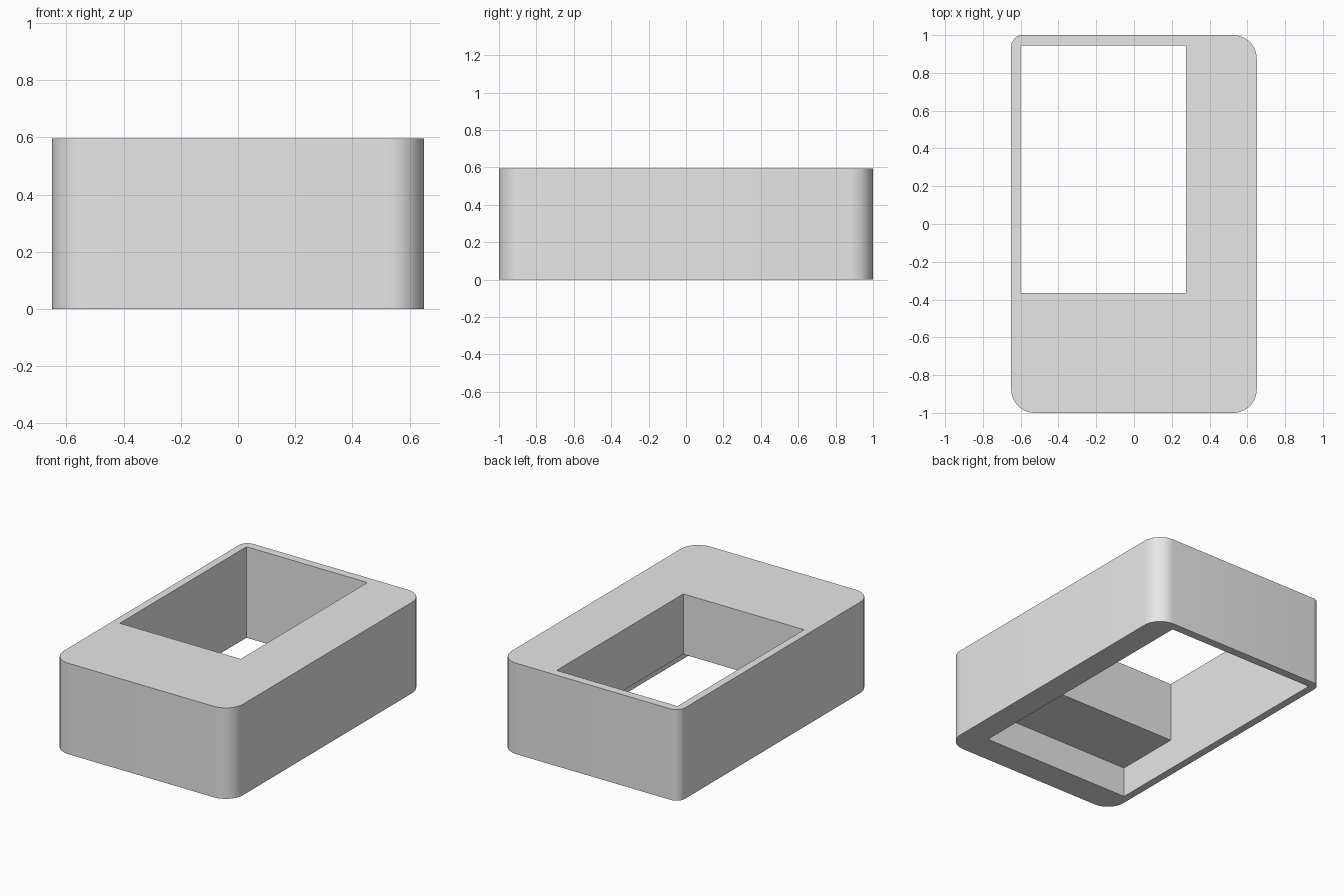
import bpy
import bmesh
from math import cos, sin, pi

HEIGHT = 0.595
HALF_X, HALF_Y = 0.65, 1.0
WALL_X, WALL_Y = -0.6, 0.945   # thin left and back walls shared by both openings

if "Cube" in bpy.data.objects:
    bpy.data.objects.remove(bpy.data.objects["Cube"])

grey = bpy.data.materials.new("light_grey")
grey.use_nodes = True
grey.diffuse_color = (0.8, 0.8, 0.8, 1)
grey.node_tree.nodes["Principled BSDF"].inputs["Base Color"].default_value = (0.8, 0.8, 0.8, 1)


def prism(name, outline, z0, z1):
    """Extrude a counter-clockwise outline from z0 to z1."""
    bm = bmesh.new()
    base = bm.faces.new([bm.verts.new((x, y, z0)) for x, y in outline])
    top = bmesh.ops.extrude_face_region(bm, geom=[base])["geom"]
    verts = [v for v in top if isinstance(v, bmesh.types.BMVert)]
    bmesh.ops.translate(bm, verts=verts, vec=(0, 0, z1 - z0))
    bmesh.ops.recalc_face_normals(bm, faces=bm.faces)
    mesh = bpy.data.meshes.new(name)
    bm.to_mesh(mesh)
    bm.free()
    mesh.materials.append(grey)
    obj = bpy.data.objects.new(name, mesh)
    bpy.context.collection.objects.link(obj)
    return obj


def rectangle(x0, x1, y0, y1):
    return [(x0, y0), (x1, y0), (x1, y1), (x0, y1)]


def rounded_outline(corners, steps=12):
    """Rectangle outline; corners are (sign x, sign y, radius) in turning order."""
    points = []
    for i, (sx, sy, r) in enumerate(corners):
        for k in range(steps + 1):
            a = pi / 2 * (i + k / steps)
            points.append((sx * (HALF_X - r) + r * cos(a), sy * (HALF_Y - r) + r * sin(a)))
    return points


# Block with three wide corners and one tight corner
housing = prism("housing", rounded_outline(
    [(1, 1, 0.125), (-1, 1, 0.06), (-1, -1, 0.125), (1, -1, 0.125)]), 0, HEIGHT)

# Wide recess in the underside, and the window running through to the top
cutters = [
    prism("recess_cutter", rectangle(WALL_X, 0.485, -0.81, WALL_Y), -0.1, 0.2),
    prism("window_cutter", rectangle(WALL_X, 0.275, -0.365, WALL_Y), -0.1, HEIGHT + 0.1),
]

bpy.ops.object.select_all(action="DESELECT")
housing.select_set(True)
bpy.context.view_layer.objects.active = housing
for cutter in cutters:
    cutter.hide_render = True
    cut = housing.modifiers.new(cutter.name, "BOOLEAN")
    cut.operation = "DIFFERENCE"
    cut.solver = "EXACT"
    cut.object = cutter
    bpy.ops.object.modifier_apply(modifier=cut.name)
for cutter in cutters:
    bpy.data.objects.remove(cutter)

bpy.ops.object.shade_smooth_by_angle()
